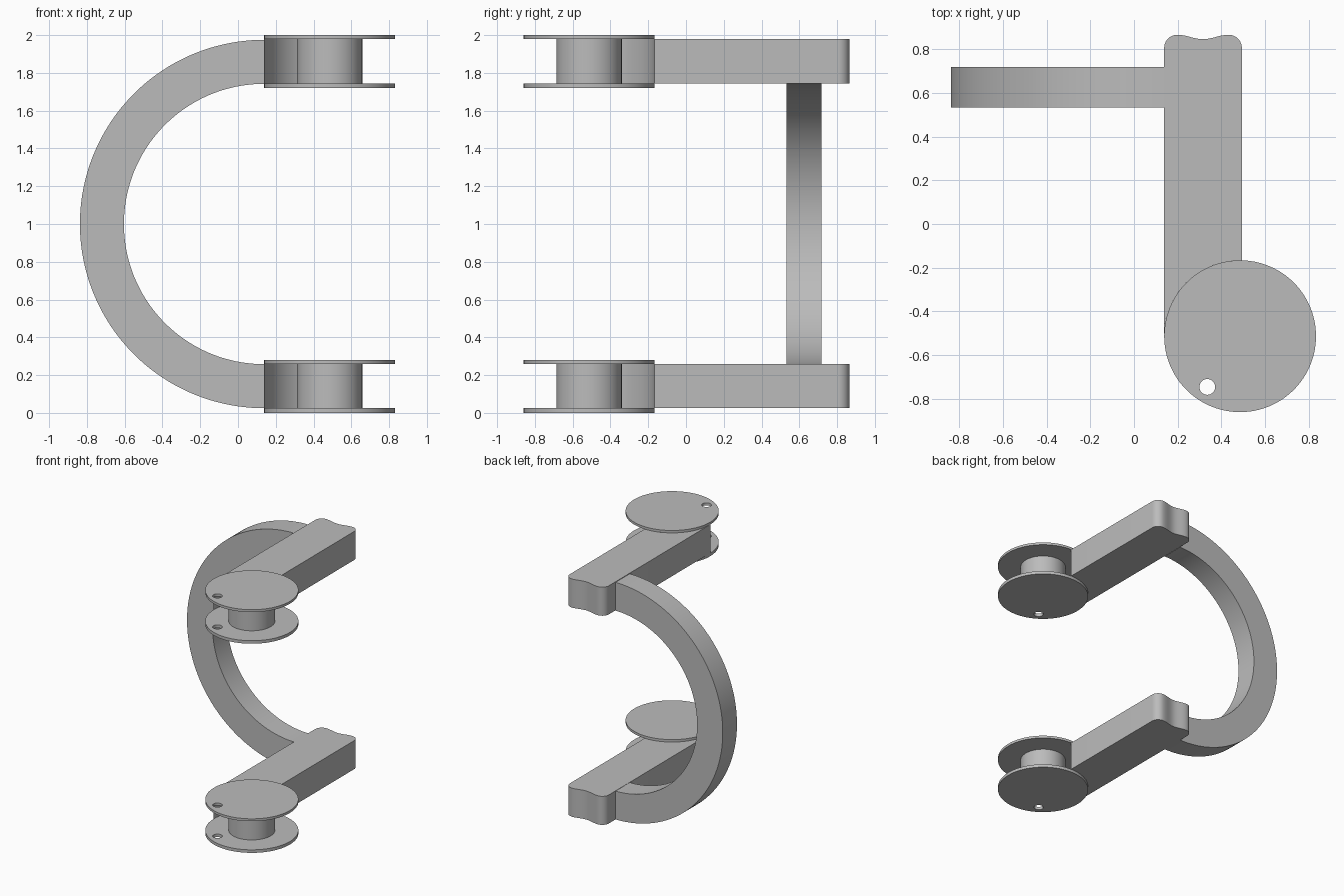
import bpy, bmesh
from math import cos, sin, pi, radians
from mathutils import Matrix

if "Cube" in bpy.data.objects:
    bpy.data.objects.remove(bpy.data.objects["Cube"], do_unlink=True)

grey = bpy.data.materials.new("plain grey")
grey.use_nodes = True
grey.diffuse_color = (0.5, 0.5, 0.5, 1)
grey.node_tree.nodes["Principled BSDF"].inputs["Base Color"].default_value = (0.5, 0.5, 0.5, 1)


def arc(cx, cy, r, start, end, n):
    """Points along an arc, angles in degrees, both ends included."""
    angles = [radians(start + (end - start) * i / n) for i in range(n + 1)]
    return [(cx + r * cos(a), cy + r * sin(a)) for a in angles]


def circle(cx, cy, r, n):
    return arc(cx, cy, r, 0, 360, n)[:-1]


def prism(name, loops, bottom, top, matrix=None):
    """Extrude a flat outline; any further loops are holes."""
    bm = bmesh.new()
    edges = []
    for loop in loops:
        verts = [bm.verts.new((x, y, bottom)) for x, y in loop]
        edges += [bm.edges.new((verts[i - 1], verts[i])) for i in range(len(verts))]
    bmesh.ops.triangle_fill(bm, use_beauty=True, edges=edges, normal=(0, 0, 1))
    new = bmesh.ops.extrude_face_region(bm, geom=bm.faces[:], use_keep_orig=True)["geom"]
    bmesh.ops.translate(bm, vec=(0, 0, top - bottom),
                        verts=[g for g in new if isinstance(g, bmesh.types.BMVert)])
    if matrix:
        bm.transform(matrix)
    bmesh.ops.recalc_face_normals(bm, faces=bm.faces[:])
    mesh = bpy.data.meshes.new(name)
    bm.to_mesh(mesh)
    bm.free()
    mesh.materials.append(grey)
    obj = bpy.data.objects.new(name, mesh)
    bpy.context.collection.objects.link(obj)
    bpy.ops.object.select_all(action='DESELECT')
    obj.select_set(True)
    bpy.context.view_layer.objects.active = obj
    bpy.ops.object.shade_smooth_by_angle(angle=radians(30))
    return obj


# Shared dimensions
LEFT, RIGHT = 0.138, 0.493
CX, CY, R = 0.485, -0.513, 0.347
LOBE, TIP = 0.06, 0.865

# Arm outline: scooped front end, straight sides, two-lobed back end
wave_start, wave_end = RIGHT - LOBE, LEFT + LOBE
wave = []
for i in range(1, 24):
    t = i / 24
    wave.append((wave_start + (wave_end - wave_start) * t,
                 TIP - 0.01 + 0.01 * cos(2 * pi * t)))
arm = (arc(CX, CY, R, 180, 90, 32)
       + [(RIGHT, CY + R)]
       + arc(wave_start, TIP - LOBE, LOBE, 0, 90, 10)
       + wave
       + arc(wave_end, TIP - LOBE, LOBE, 90, 180, 10))

# Spool plate outline with its small thread hole
plate = [circle(CX, CY, R, 96), circle(0.335, -0.745, 0.036, 32)]

# Two matching arms, each carrying a spool
for side, z in (("lower", 0.0), ("upper", 1.72)):
    prism(side + "_arm", [arm], z + 0.025, z + 0.26)
    prism(side + "_spool_core", [circle(CX, CY, 0.173, 64)], z + 0.02, z + 0.262)
    prism(side + "_spool_bottom_plate", plate, z, z + 0.025)
    prism(side + "_spool_top_plate", plate, z + 0.26, z + 0.28)

# Half-ring bow joining the arms
bow = arc(LEFT, 1, 0.975, 90, 270, 96) + arc(LEFT, 1, 0.742, 270, 90, 96)
stand_up = Matrix.Translation((0, 0.718, 0)) @ Matrix.Rotation(pi / 2, 4, 'X')
prism("bow", [bow], 0, 0.185, stand_up)
